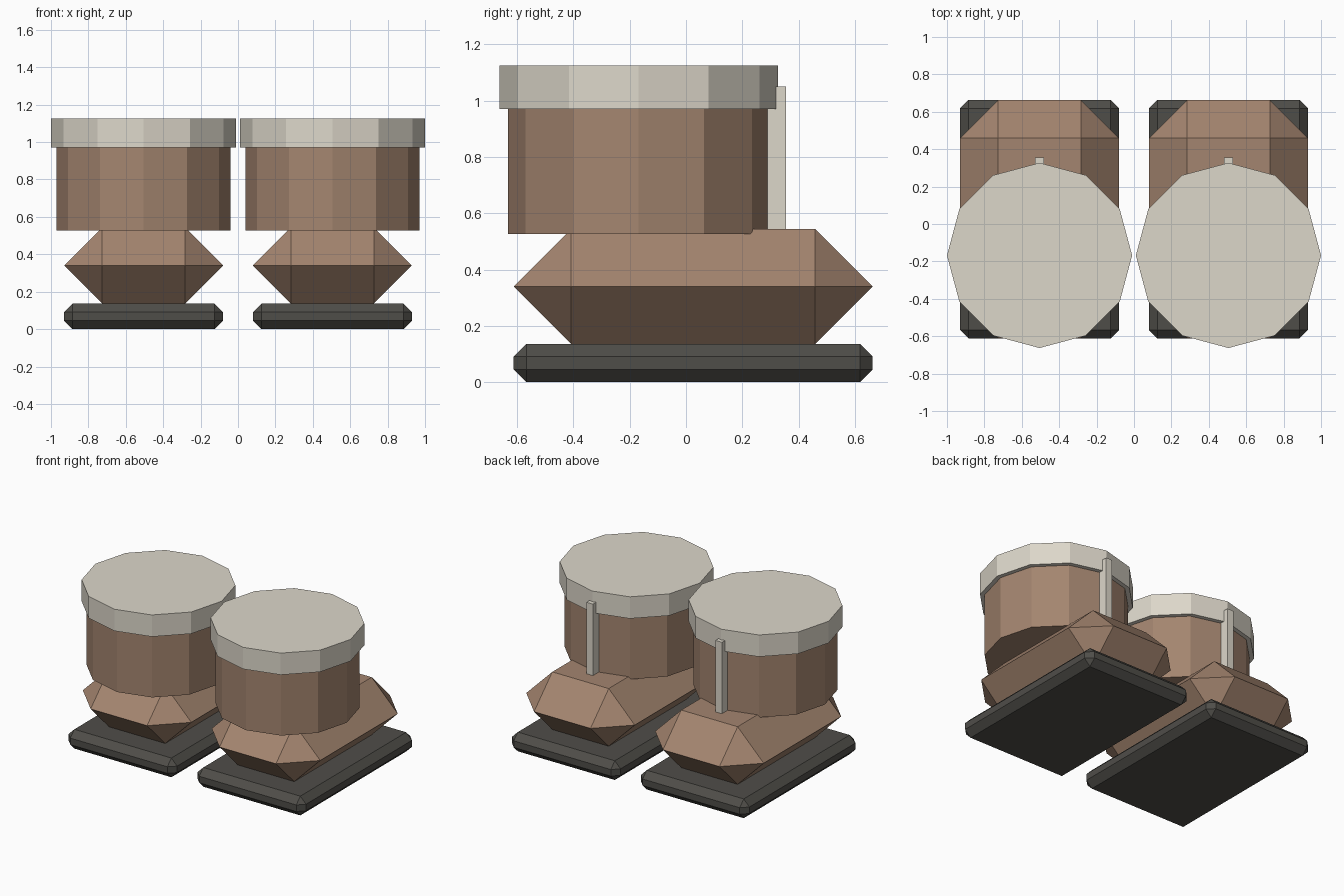
import bpy, bmesh, math

if "Cube" in bpy.data.objects:
    bpy.data.objects.remove(bpy.data.objects["Cube"])


def material(name, rgb):
    m = bpy.data.materials.new(name)
    m.diffuse_color = (*rgb, 1.0)
    m.use_nodes = True
    m.node_tree.nodes["Principled BSDF"].inputs["Base Color"].default_value = m.diffuse_color
    return m


CREAM = material("cream_trim", (0.72, 0.68, 0.59))
BROWN = material("brown_leather", (0.37, 0.235, 0.16))
DARK = material("dark_rubber", (0.078, 0.075, 0.066))


def finish(name, bm, mat):
    bmesh.ops.recalc_face_normals(bm, faces=bm.faces)
    mesh = bpy.data.meshes.new(name)
    bm.to_mesh(mesh)
    bm.free()
    mesh.materials.append(mat)
    bpy.context.collection.objects.link(bpy.data.objects.new(name, mesh))


def drum(name, x, y, r, z0, z1, mat):
    """Twelve-sided cylinder with corners on the axes."""
    bm = bmesh.new()
    rings = [[bm.verts.new((x + r * math.cos(i * math.pi / 6),
                            y + r * math.sin(i * math.pi / 6), z))
              for i in range(12)] for z in (z0, z1)]
    for i in range(12):
        j = (i + 1) % 12
        bm.faces.new((rings[0][i], rings[0][j], rings[1][j], rings[1][i]))
    for ring in rings:
        bm.faces.new(ring)
    finish(name, bm, mat)


def chamfer_box(name, lo, hi, b, mat):
    """Box with every edge chamfered by b (b = half height gives a wedge rim)."""
    bm = bmesh.new()
    c = [(l + h) / 2 for l, h in zip(lo, hi)]
    s = [(h - l) / 2 for l, h in zip(lo, hi)]
    pts = set()
    for sx in (-1, 1):
        for sy in (-1, 1):
            for sz in (-1, 1):
                for full in range(3):
                    d = [s[k] - (0 if k == full else b) for k in range(3)]
                    pts.add(tuple(round(c[k] + g * d[k], 5)
                                  for k, g in enumerate((sx, sy, sz))))
    for p in sorted(pts):
        bm.verts.new(p)
    bmesh.ops.convex_hull(bm, input=bm.verts)
    bmesh.ops.dissolve_limit(bm, angle_limit=0.01, verts=bm.verts, edges=bm.edges)
    finish(name, bm, mat)


def box(name, lo, hi, mat):
    bm = bmesh.new()
    bmesh.ops.create_cube(bm, size=1)
    for v in bm.verts:
        v.co = [(l + h) / 2 + q * (h - l) for l, h, q in zip(lo, hi, v.co)]
    finish(name, bm, mat)


# One boot per side
for side, x in (("left", -0.505), ("right", 0.505)):
    chamfer_box(side + "_sole", (x - 0.425, -0.612, 0), (x + 0.425, 0.663, 0.136), 0.045, DARK)
    chamfer_box(side + "_foot", (x - 0.425, -0.612, 0.136), (x + 0.425, 0.663, 0.544), 0.204, BROWN)
    drum(side + "_shaft", x, -0.168, 0.465, 0.527, 0.98, BROWN)
    drum(side + "_cuff", x, -0.168, 0.495, 0.971, 1.125, CREAM)
    # Pull strap at the back
    box(side + "_strap", (x - 0.025, 0.285, 0.535), (x + 0.025, 0.356, 1.05), CREAM)
